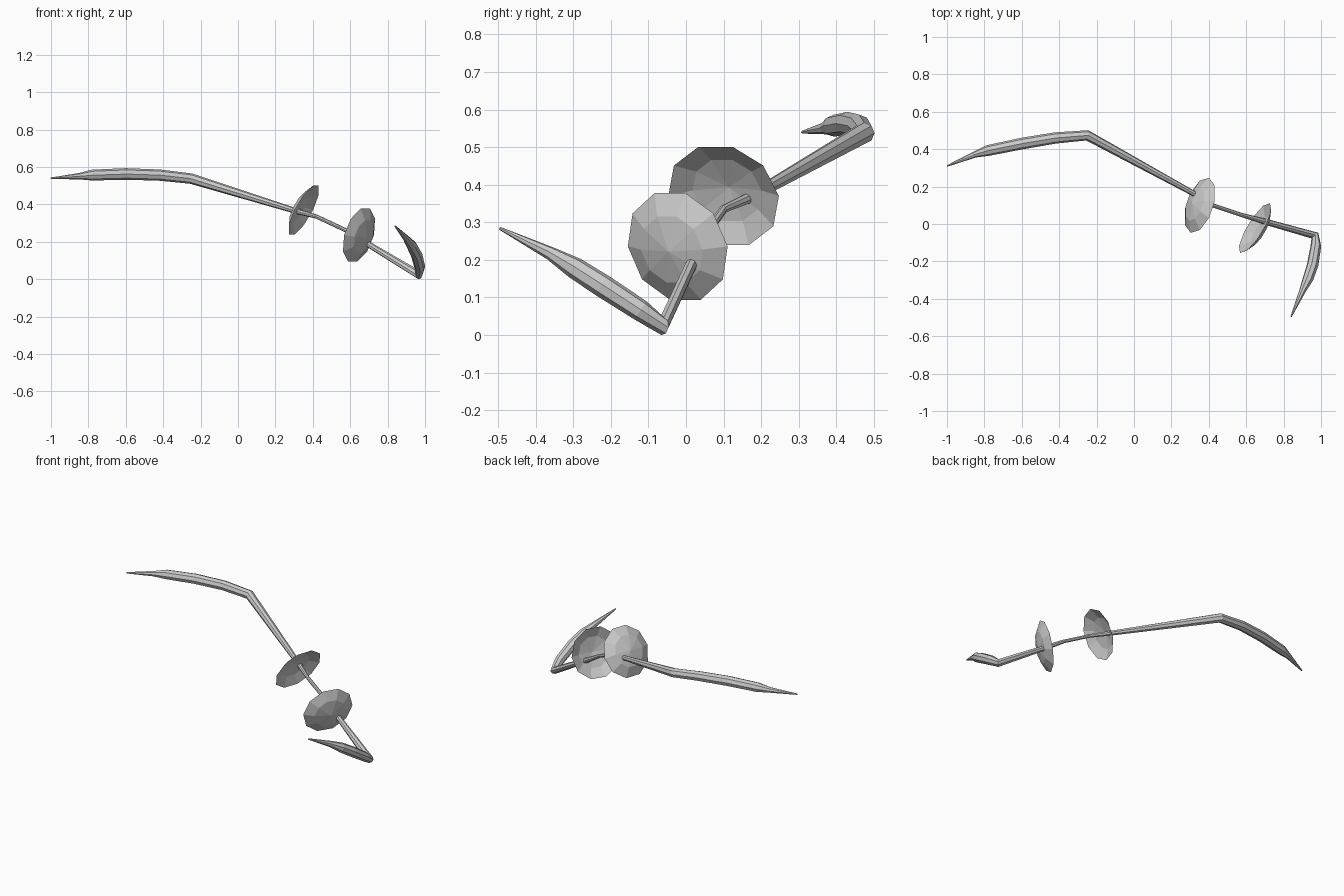
import bpy, bmesh
from math import cos, sin, tau
from mathutils import Vector

if "Cube" in bpy.data.objects:
    bpy.data.objects.remove(bpy.data.objects["Cube"])


def tube(name, pts):
    """Flat-shaded eight-sided tube through (x, y, z, radius) points."""
    cu = bpy.data.curves.new(name, 'CURVE')
    cu.dimensions = '3D'
    cu.bevel_depth = 1.0
    cu.bevel_resolution = 2
    cu.use_fill_caps = True
    sp = cu.splines.new('POLY')
    sp.points.add(len(pts) - 1)
    for p, (x, y, z, r) in zip(sp.points, pts):
        p.co = (x, y, z, 1)
        p.radius = r
    sp.use_smooth = False
    ob = bpy.data.objects.new(name, cu)
    bpy.context.collection.objects.link(ob)
    return ob


def cup(name, centre, axis, radius, depth, sides=10):
    """Open shallow faceted cup whose apex points along axis."""
    bm = bmesh.new()
    rings = []
    for f, h in ((1, 0), (0.62, 0.64)):
        rings.append([bm.verts.new((radius * f * cos(tau * i / sides),
                                    radius * f * sin(tau * i / sides), depth * h))
                      for i in range(sides)])
    apex = bm.verts.new((0, 0, depth))
    a, b = rings
    for i in range(sides):
        j = (i + 1) % sides
        bm.faces.new((a[i], a[j], b[j], b[i]))
        bm.faces.new((b[i], b[j], apex))
    me = bpy.data.meshes.new(name)
    bm.to_mesh(me)
    bm.free()
    ob = bpy.data.objects.new(name, me)
    ob.location = centre
    ob.rotation_mode = 'QUATERNION'
    ob.rotation_quaternion = Vector(axis).to_track_quat('Z', 'Y')
    bpy.context.collection.objects.link(ob)
    return ob


# Continuous body: long blade, long shaft, thin grip, short shaft, short blade
tube("double_bladed_body", [
    (-1.0, 0.31, 0.54, 0.004), (-0.85, 0.372, 0.551, 0.017),
    (-0.78, 0.393, 0.557, 0.029), (-0.6, 0.43, 0.563, 0.031),
    (-0.42, 0.46, 0.557, 0.03), (-0.25, 0.474, 0.538, 0.028),
    (0.31, 0.168, 0.365, 0.015), (0.42, 0.1, 0.335, 0.011),
    (0.57, 0.05, 0.265, 0.011), (0.70, 0.013, 0.185, 0.016),
    (0.967, -0.062, 0.024, 0.024), (0.972, -0.12, 0.065, 0.029),
    (0.955, -0.22, 0.13, 0.031), (0.93, -0.295, 0.178, 0.029),
    (0.9, -0.36, 0.217, 0.018), (0.84, -0.495, 0.284, 0.004)])

# Hand guards, hollow sides facing each other across the grip
cup("long_side_guard", (0.352, 0.1, 0.37), (-0.84, 0.28, 0.46), 0.155, 0.05)
cup("short_side_guard", (0.647, -0.022, 0.236), (0.83, -0.5, -0.27), 0.155, 0.05)
